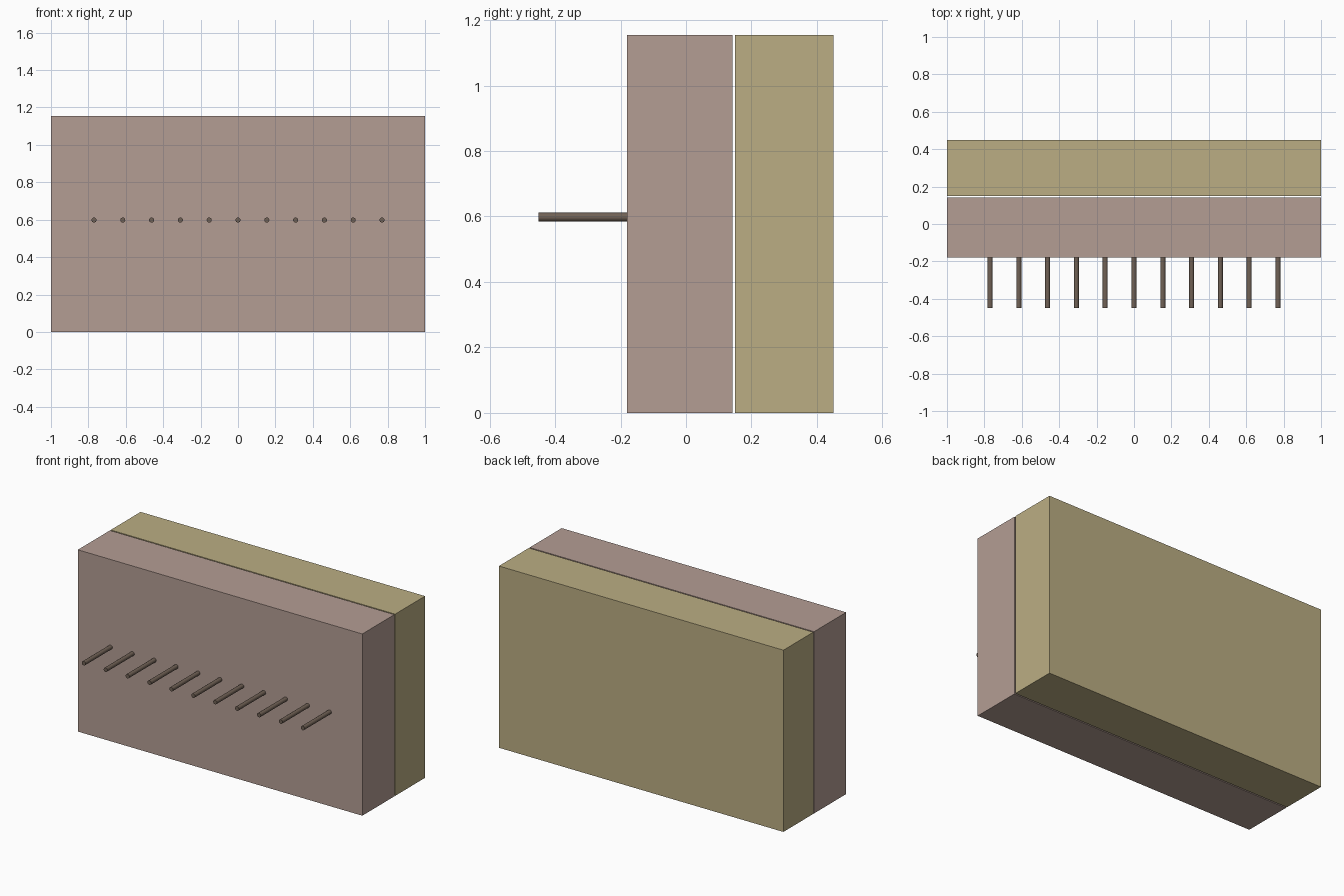
import bpy, math

if "Cube" in bpy.data.objects:
    bpy.data.objects.remove(bpy.data.objects["Cube"])


def material(name, srgb):
    m = bpy.data.materials.new(name)
    lin = [((c / 255 + 0.055) / 1.055) ** 2.4 for c in srgb]
    m.diffuse_color = (*lin, 1)
    m.use_nodes = True
    m.node_tree.nodes["Principled BSDF"].inputs["Base Color"].default_value = m.diffuse_color
    return m


pink = material("dusty_pink", (180, 157, 148))
tan = material("tan", (187, 174, 131))
brown = material("dark_brown", (112, 97, 85))

HEIGHT = 1.155


def slab(name, y0, y1, mat):
    bpy.ops.mesh.primitive_cube_add(size=1, location=(0, (y0 + y1) / 2, HEIGHT / 2))
    ob = bpy.context.object
    ob.name = name
    ob.scale = (2, y1 - y0, HEIGHT)
    bpy.ops.object.transform_apply(location=False, rotation=False, scale=True)
    ob.data.materials.append(mat)


# Two upright blocks with a narrow gap between them
slab("front_block", -0.18, 0.142, pink)
slab("back_block", 0.15, 0.45, tan)

# Row of round pegs sticking out of the front block
for i in range(11):
    bpy.ops.mesh.primitive_cylinder_add(
        vertices=16, radius=0.0135, depth=0.27,
        location=((i - 5) * 0.154, -0.315, 0.598),
        rotation=(math.pi / 2, 0, 0))
    peg = bpy.context.object
    peg.name = f"peg_{i + 1}"
    peg.data.materials.append(brown)
    bpy.ops.object.shade_smooth_by_angle(angle=math.radians(40))
